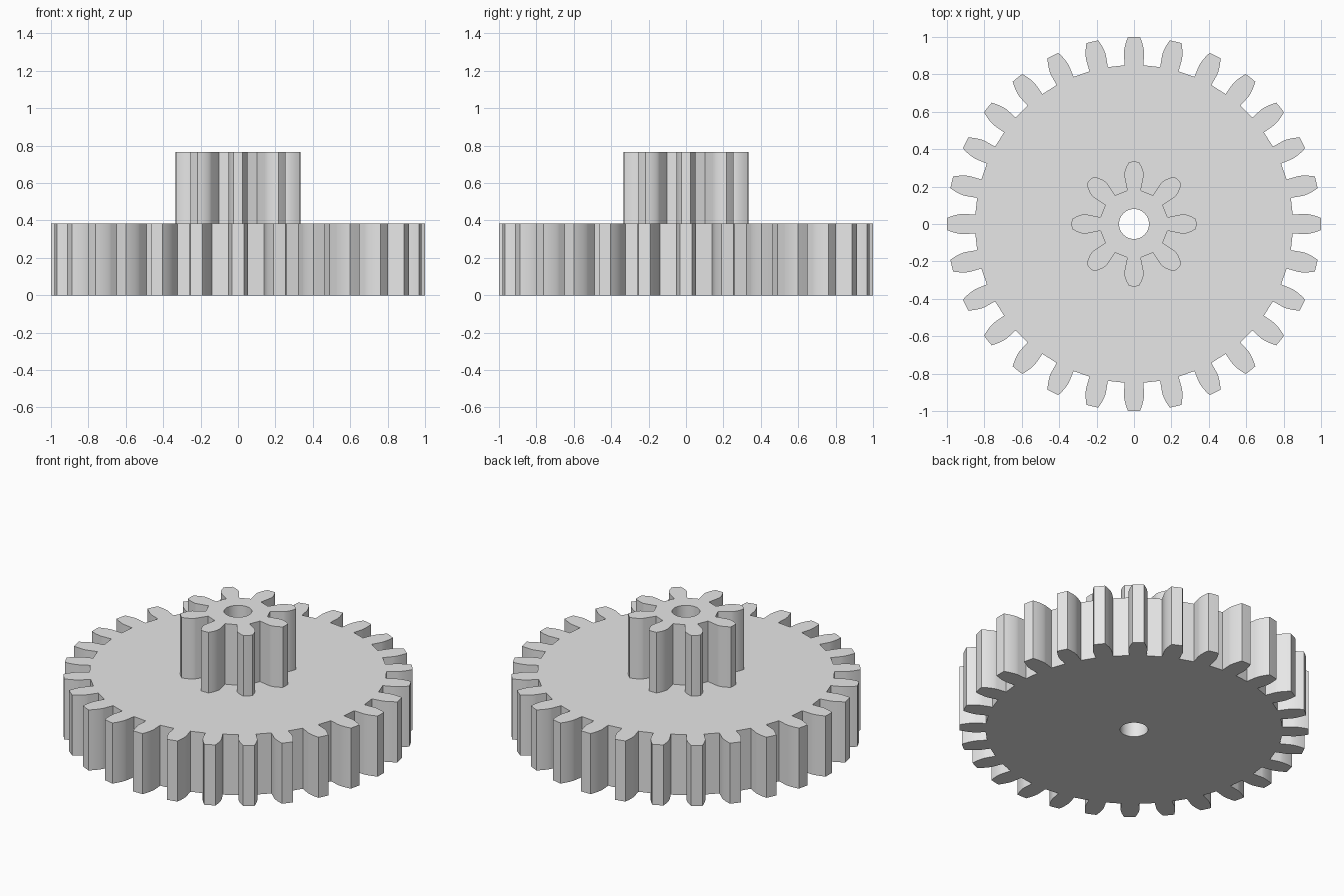
import bpy
import bmesh
from math import acos, cos, pi, radians, sin, sqrt, tan

if "Cube" in bpy.data.objects:
    bpy.data.objects.remove(bpy.data.objects["Cube"])

MODULE = 1 / 15            # both gears share one tooth size
PRESSURE = radians(12)
BORE = 0.08
THICK = 0.3825

grey = bpy.data.materials.new("plain grey")
grey.use_nodes = True
grey.diffuse_color = (0.8, 0.8, 0.8, 1)
grey.node_tree.nodes["Principled BSDF"].inputs["Base Color"].default_value = (0.8, 0.8, 0.8, 1)


def involute(angle):
    return tan(angle) - angle


def gear_outline(teeth, steps=8):
    """Involute teeth with radial flanks below the base circle."""
    pitch = teeth * MODULE / 2
    base, tip, root = pitch * cos(PRESSURE), pitch + MODULE, pitch - 1.25 * MODULE
    half = pi / (2 * teeth) + involute(PRESSURE)
    flank = [(root, half)]
    for i in range(steps + 1):
        r = base + (tip - base) * (i / steps) ** 1.5
        flank.append((r, half - involute(acos(min(1, base / r)))))
    tooth = [(r, -a) for r, a in flank] + [(tip, 0)] + flank[::-1]
    return [(r * cos(a + t), r * sin(a + t))
            for t in (2 * pi * k / teeth for k in range(teeth)) for r, a in tooth]


def circle(radius, count=48):
    return [(radius * cos(2 * pi * i / count), radius * sin(2 * pi * i / count))
            for i in range(count)]


def make_gear(name, teeth, bottom):
    bm = bmesh.new()
    # Toothed outline and bore, filled then extruded upwards
    for loop in (gear_outline(teeth), circle(BORE)):
        verts = [bm.verts.new((x, y, bottom)) for x, y in loop]
        for a, b in zip(verts, verts[1:] + verts[:1]):
            bm.edges.new((a, b))
    bmesh.ops.triangle_fill(bm, edges=bm.edges[:], use_beauty=True, normal=(0, 0, 1))
    result = bmesh.ops.extrude_face_region(bm, geom=bm.faces[:])
    top = [v for v in result["geom"] if isinstance(v, bmesh.types.BMVert)]
    bmesh.ops.translate(bm, verts=top, vec=(0, 0, THICK))
    bmesh.ops.recalc_face_normals(bm, faces=bm.faces[:])
    mesh = bpy.data.meshes.new(name)
    bm.to_mesh(mesh)
    bm.free()
    mesh.materials.append(grey)
    obj = bpy.data.objects.new(name, mesh)
    bpy.context.collection.objects.link(obj)
    # Smooth flanks and bore, sharp rims and root corners
    bpy.ops.object.select_all(action="DESELECT")
    obj.select_set(True)
    bpy.context.view_layer.objects.active = obj
    bpy.ops.object.shade_smooth_by_angle(angle=radians(30))


make_gear("large_gear", 28, 0)
make_gear("small_pinion", 8, THICK)
